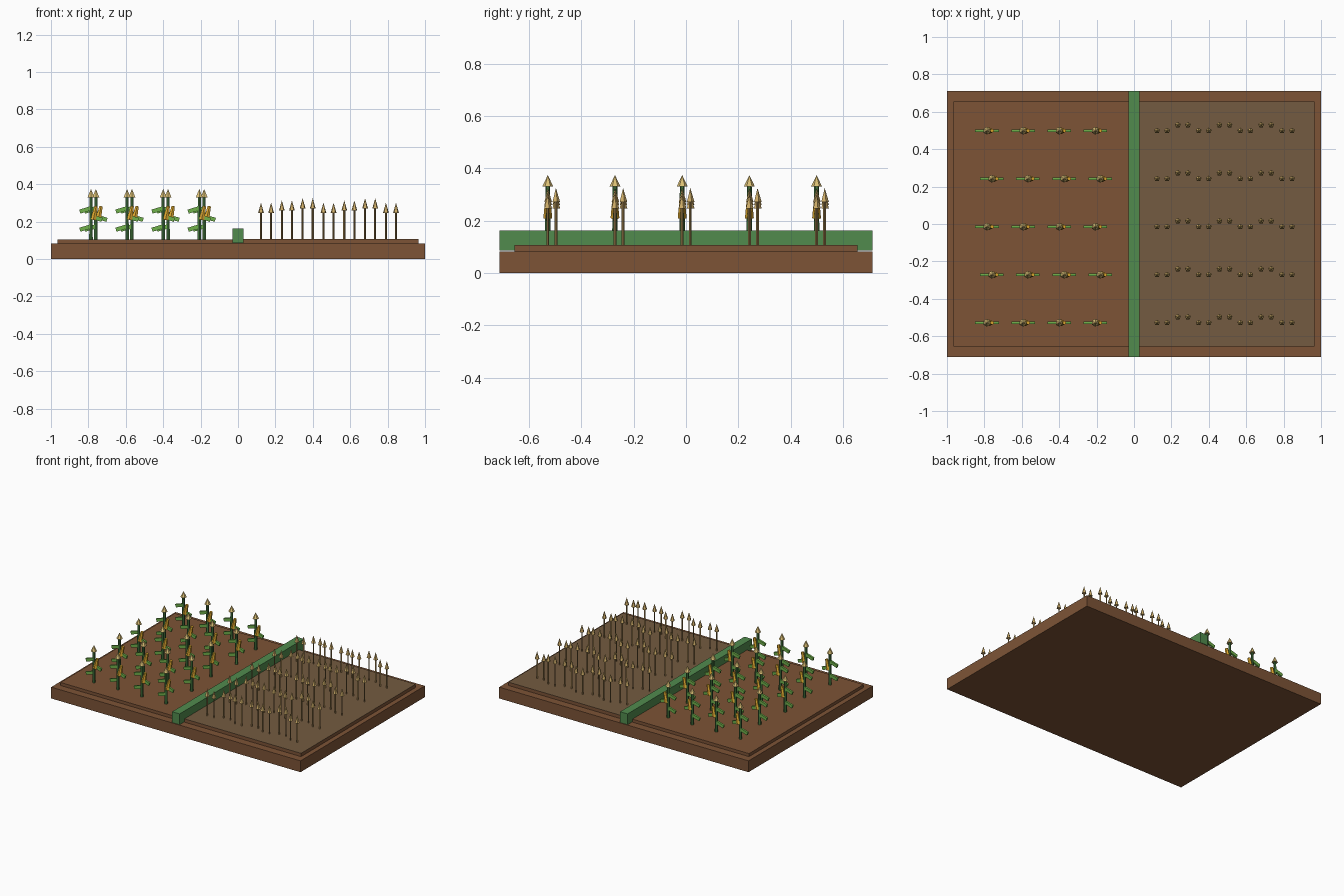
import bpy, bmesh
from math import radians
from mathutils import Matrix, Vector

if "Cube" in bpy.data.objects:
    bpy.data.objects.remove(bpy.data.objects["Cube"])


def material(name, rgb):
    m = bpy.data.materials.new(name)
    m.diffuse_color = (*rgb, 1)
    m.use_nodes = True
    m.node_tree.nodes["Principled BSDF"].inputs["Base Color"].default_value = m.diffuse_color
    return m


def finish(name, bm, mat):
    mesh = bpy.data.meshes.new(name)
    bm.to_mesh(mesh)
    bm.free()
    mesh.materials.append(mat)
    ob = bpy.data.objects.new(name, mesh)
    bpy.context.collection.objects.link(ob)
    return ob


def add_box(bm, centre, size, tilt=0):
    mat = (Matrix.Translation(centre) @ Matrix.Rotation(radians(tilt), 4, 'Y')
           @ Matrix.Diagonal((*size, 1)))
    bmesh.ops.create_cube(bm, size=1, matrix=mat)


def add_cone(bm, centre, r1, r2, depth, sides, tilt=0):
    mat = Matrix.Translation(centre) @ Matrix.Rotation(radians(tilt), 4, 'Y')
    bmesh.ops.create_cone(bm, cap_ends=True, segments=sides, radius1=r1,
                          radius2=r2, depth=depth, matrix=mat)


def slab(name, x, y, z, mat):
    bm = bmesh.new()
    lo, hi = Vector((x[0], y[0], z[0])), Vector((x[1], y[1], z[1]))
    add_box(bm, (lo + hi) / 2, hi - lo)
    finish(name, bm, mat)


earth = material("earth", (0.205, 0.088, 0.037))
dry_earth = material("dry_earth", (0.175, 0.105, 0.052))
hedge_green = material("hedge_green", (0.083, 0.26, 0.076))
stalk_green = material("stalk_green", (0.06, 0.19, 0.05))
leaf_green = material("leaf_green", (0.16, 0.44, 0.07))
cob_yellow = material("cob_yellow", (0.78, 0.42, 0.03))
tassel_tan = material("tassel_tan", (0.72, 0.53, 0.18))
straw = material("straw", (0.36, 0.23, 0.08))
grain = material("grain", (0.62, 0.42, 0.14))

# Ground tiers and dividing hedge
TOP = 0.106
slab("base", (-1, 1), (-0.712, 0.712), (0, 0.082), earth)
slab("soil_bed", (-0.965, 0.965), (-0.656, 0.656), (0.082, 0.104), earth)
slab("wheat_soil", (0, 0.965), (-0.656, 0.656), (0.104, TOP), dry_earth)
slab("hedge", (-0.03, 0.03), (-0.712, 0.712), (0.085, 0.163), hedge_green)

rows = [-0.528 + 0.2567 * i for i in range(5)]

# Corn: stalk, tassel, three drooping leaves and a leaning cob
stalks, tassels, leaves, cobs = (bmesh.new() for _ in range(4))
for i, y in enumerate(rows):
    for j in range(4):
        x = -0.786 + 0.193 * j + 0.026 * (i % 2)
        add_cone(stalks, (x, y, 0.22), 0.011, 0.009, 0.235, 6)
        add_cone(tassels, (x, y, 0.352), 0.021, 0, 0.044, 6)
        for side, z in ((-1, 0.262), (1, 0.218), (-1, 0.165)):
            add_box(leaves, (x + side * 0.031, y, z),
                    (0.06, 0.014, 0.022), side * 17)
        add_cone(cobs, (x + 0.02, y, 0.246), 0.017, 0.010, 0.075, 6, 12)
finish("corn_stalks", stalks, stalk_green)
finish("corn_tassels", tassels, tassel_tan)
finish("corn_leaves", leaves, leaf_green)
finish("corn_cobs", cobs, cob_yellow)

# Wheat: staggered pairs of thin stems with cone heads
stems, heads = bmesh.new(), bmesh.new()
for y in rows:
    for k in range(7):
        for p in range(2):
            x = 0.123 + 0.1113 * k + 0.054 * p
            tip = 0.301 + 0.012 * (k % 3)
            wy = y + 0.031 * (k % 2)
            add_cone(stems, (x, wy, (0.104 + tip - 0.05) / 2),
                     0.0055, 0.0055, tip - 0.154, 4)
            add_cone(heads, (x, wy, tip - 0.027), 0.016, 0, 0.054, 5)
finish("wheat_stems", stems, straw)
finish("wheat_heads", heads, grain)
